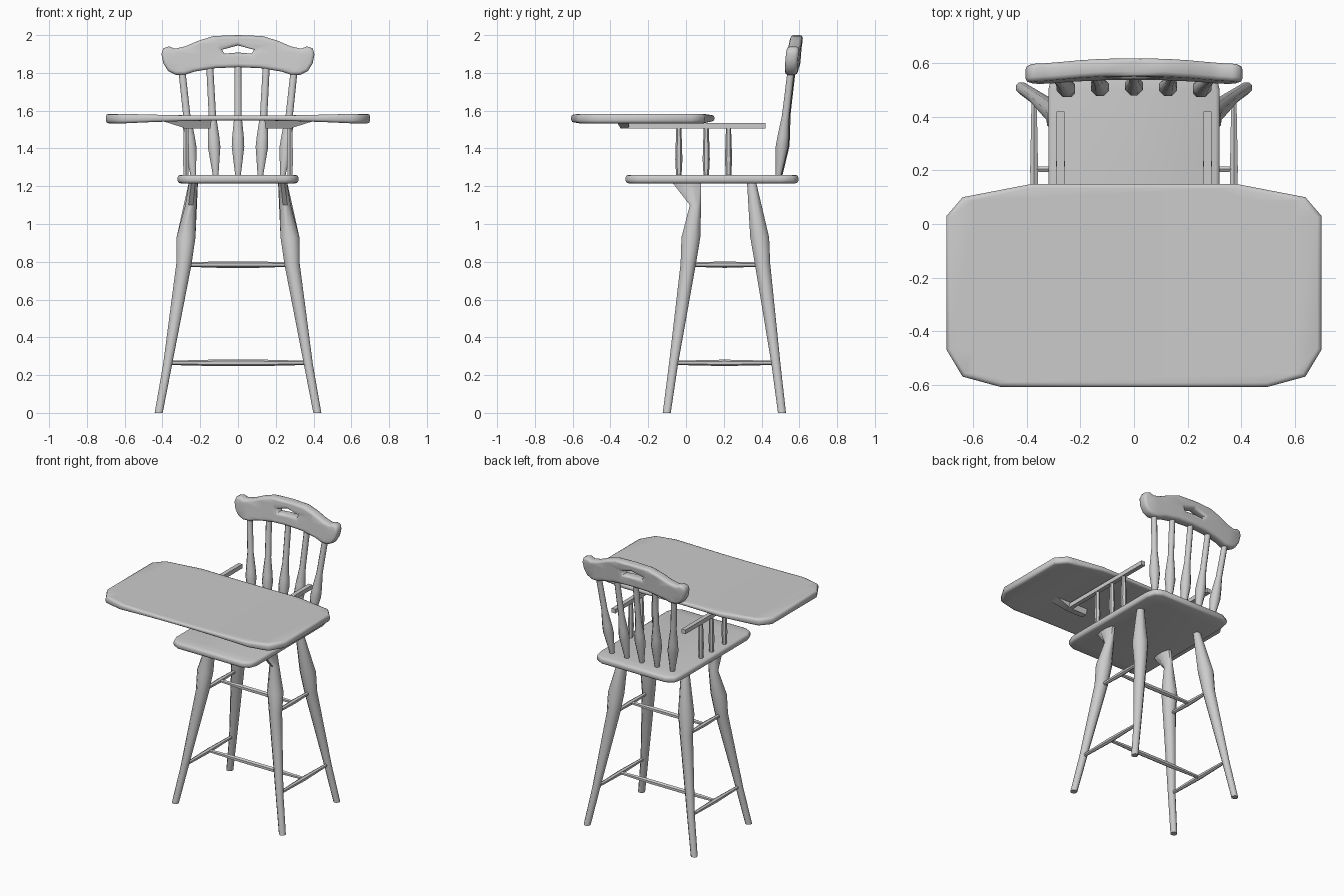
import bpy, bmesh, math
from mathutils import Vector

if "Cube" in bpy.data.objects:
    bpy.data.objects.remove(bpy.data.objects["Cube"])


def finish(name, bm):
    bmesh.ops.recalc_face_normals(bm, faces=bm.faces[:])
    me = bpy.data.meshes.new(name)
    bm.to_mesh(me)
    bm.free()
    ob = bpy.data.objects.new(name, me)
    bpy.context.collection.objects.link(ob)
    return ob


def turned(name, rings, u=(1, 0, 0), v=(0, 1, 0), sides=8):
    """Loft of elliptical rings: (x, y, z, radius along u[, radius along v])."""
    bm = bmesh.new()
    u, v, loops = Vector(u), Vector(v), []
    for x, y, z, *r in rings:
        loop = []
        for i in range(sides):
            a = 2 * math.pi * (i + 0.5) / sides
            p = Vector((x, y, z)) + u * r[0] * math.cos(a) + v * r[-1] * math.sin(a)
            loop.append(bm.verts.new(p))
        loops.append(loop)
    for a, b in zip(loops, loops[1:]):
        for i in range(sides):
            j = (i + 1) % sides
            bm.faces.new((a[i], a[j], b[j], b[i]))
    bm.faces.new(loops[0])
    bm.faces.new(loops[-1])
    return finish(name, bm)


def plate(name, outlines, thickness, bevel, warp, cuts=()):
    """Rounded slab from closed outlines, sliced along x, then bent by warp."""
    cu = bpy.data.curves.new(name + "_outline", 'CURVE')
    cu.dimensions, cu.fill_mode = '2D', 'BOTH'
    cu.extrude, cu.bevel_depth = thickness / 2 - bevel, bevel
    cu.offset, cu.bevel_resolution = -bevel, 1
    for pts in outlines:
        sp = cu.splines.new('POLY')
        sp.points.add(len(pts) - 1)
        for p, (x, y) in zip(sp.points, pts):
            p.co = (x, y, 0, 1)
        sp.use_cyclic_u = True
    tmp = bpy.data.objects.new("helper", cu)
    bpy.context.collection.objects.link(tmp)
    dg = bpy.context.evaluated_depsgraph_get()
    me = bpy.data.meshes.new_from_object(tmp.evaluated_get(dg))
    bm = bmesh.new()
    bm.from_mesh(me)
    bpy.data.objects.remove(tmp)
    bpy.data.meshes.remove(me)
    bmesh.ops.remove_doubles(bm, verts=bm.verts[:], dist=1e-4)
    for c in cuts:
        geom = bm.verts[:] + bm.edges[:] + bm.faces[:]
        bmesh.ops.bisect_plane(bm, geom=geom, plane_co=(c, 0, 0), plane_no=(1, 0, 0))
    for vert in bm.verts:
        vert.co = warp(*vert.co)
    return finish(name, bm)


def mirrored(half):
    """Close a right-hand outline with its mirror image."""
    return half + [(-x, y) for x, y in reversed(half) if abs(x) > 1e-6]


# Seat
seat = mirrored([(0.25, -0.32), (0.30, -0.295), (0.32, -0.24), (0.32, 0.50),
                 (0.305, 0.565), (0.25, 0.595)])
plate("seat", [seat], 0.045, 0.015, lambda x, y, z: (x, y, z + 1.238))

# Tray, thin in the middle and rising to a thicker rim at both ends
tray = mirrored([(0.50, -0.608), (0.64, -0.57), (0.70, -0.47), (0.70, 0.03),
                 (0.64, 0.10), (0.38, 0.15)])


def tray_warp(x, y, z):
    k = min(abs(x) / 0.6, 1) ** 2
    return (x, y, 1.561 + z * (0.5 + 0.5 * k) - 0.003 * k)


plate("tray", [tray], 0.05, 0.015, tray_warp, [i * 0.15 for i in range(-4, 5)])

# Crest rail with grip hole, leaning and gently curved
crest = mirrored([(0, 1.83), (0.12, 1.825), (0.23, 1.807), (0.28, 1.79), (0.33, 1.79),
                  (0.37, 1.81), (0.395, 1.85), (0.405, 1.90), (0.395, 1.93), (0.365, 1.94),
                  (0.335, 1.928), (0.28, 1.94), (0.21, 1.97), (0.13, 1.995), (0, 2.0)])
hole = [(-0.085, 1.923), (0, 1.945), (0.085, 1.923), (0.072, 1.902), (0, 1.908), (-0.072, 1.902)]


def crest_warp(x, y, z):
    return (x, 0.577 + 0.1 * (y - 1.9) - 0.016 * (x / 0.4) ** 2 - z, y)


plate("crest_rail", [crest, hole], 0.066, 0.016, crest_warp, [i * 0.1 for i in range(-3, 4)])

# Back spindles
for i in range(-2, 3):
    lo, hi = 0.118 * i, 0.15 * i
    prof = [(0, 0.015), (0.27, 0.036), (0.36, 0.033), (0.55, 0.021), (1, 0.02)]
    rings = [(lo + (hi - lo) * t, 0.495 + 0.07 * t - 0.003 * abs(i), 1.25 + 0.59 * t, r)
             for t, r in prof]
    turned(f"back_spindle_{i + 3}", rings)

for s, side in ((-1, "left"), (1, "right")):
    # Legs
    turned(f"front_leg_{side}", [
        (s * 0.42, -0.102, 0, 0.023), (s * 0.372, -0.066, 0.26, 0.026),
        (s * 0.286, 0.012, 0.79, 0.044), (s * 0.275, 0.026, 0.93, 0.054),
        (s * 0.25, 0.05, 1.10, 0.032), (s * 0.236, 0.002, 1.222, 0.025, 0.083)])
    turned(f"back_leg_{side}", [
        (s * 0.42, 0.508, 0, 0.023), (s * 0.372, 0.476, 0.26, 0.026),
        (s * 0.286, 0.405, 0.79, 0.044), (s * 0.275, 0.39, 0.93, 0.054),
        (s * 0.236, 0.347, 1.222, 0.026)])
    # Side stretchers
    for level, x, z, y0, y1 in (("lower", 0.373, 0.265, -0.07, 0.475),
                                ("upper", 0.288, 0.785, 0.01, 0.40)):
        turned(f"{level}_side_stretcher_{side}", [
            (s * x, y0, z, 0.011), (s * x, 0.205, z, 0.017), (s * x, y1, z, 0.011)],
            v=(0, 0, 1), sides=6)
    # Armrest and its posts
    turned(f"armrest_{side}", [(s * 0.275, -0.34, 1.521, 0.021), (s * 0.275, 0.42, 1.521, 0.021)],
           v=(0, 0, 1), sides=4)
    for n, y in enumerate((-0.038, 0.107, 0.225)):
        turned(f"arm_post_{side}_{n + 1}", [
            (s * 0.275, y, 1.25, 0.014), (s * 0.275, y, 1.34, 0.019),
            (s * 0.275, y, 1.44, 0.016), (s * 0.275, y, 1.515, 0.013)], sides=6)
    # Tapered tray bracket across the front of the armrest
    turned(f"tray_bracket_{side}", [
        (s * 0.21, -0.325, 1.505, 0.09, 0.03), (s * 0.275, -0.335, 1.548, 0.19, 0.05)], sides=4)

# Cross stretchers joining the side stretchers
for level, x, z in (("lower", 0.373, 0.265), ("upper", 0.288, 0.785)):
    turned(f"{level}_cross_stretcher", [
        (-x, 0.205, z, 0.011), (-x * 0.35, 0.205, z, 0.017), (x * 0.35, 0.205, z, 0.017),
        (x, 0.205, z, 0.011)], u=(0, 1, 0), v=(0, 0, 1), sides=6)

# Smooth shading with crisp edges
bpy.ops.object.select_all(action='SELECT')
bpy.context.view_layer.objects.active = bpy.data.objects["seat"]
bpy.ops.object.shade_smooth_by_angle(angle=math.radians(50))
